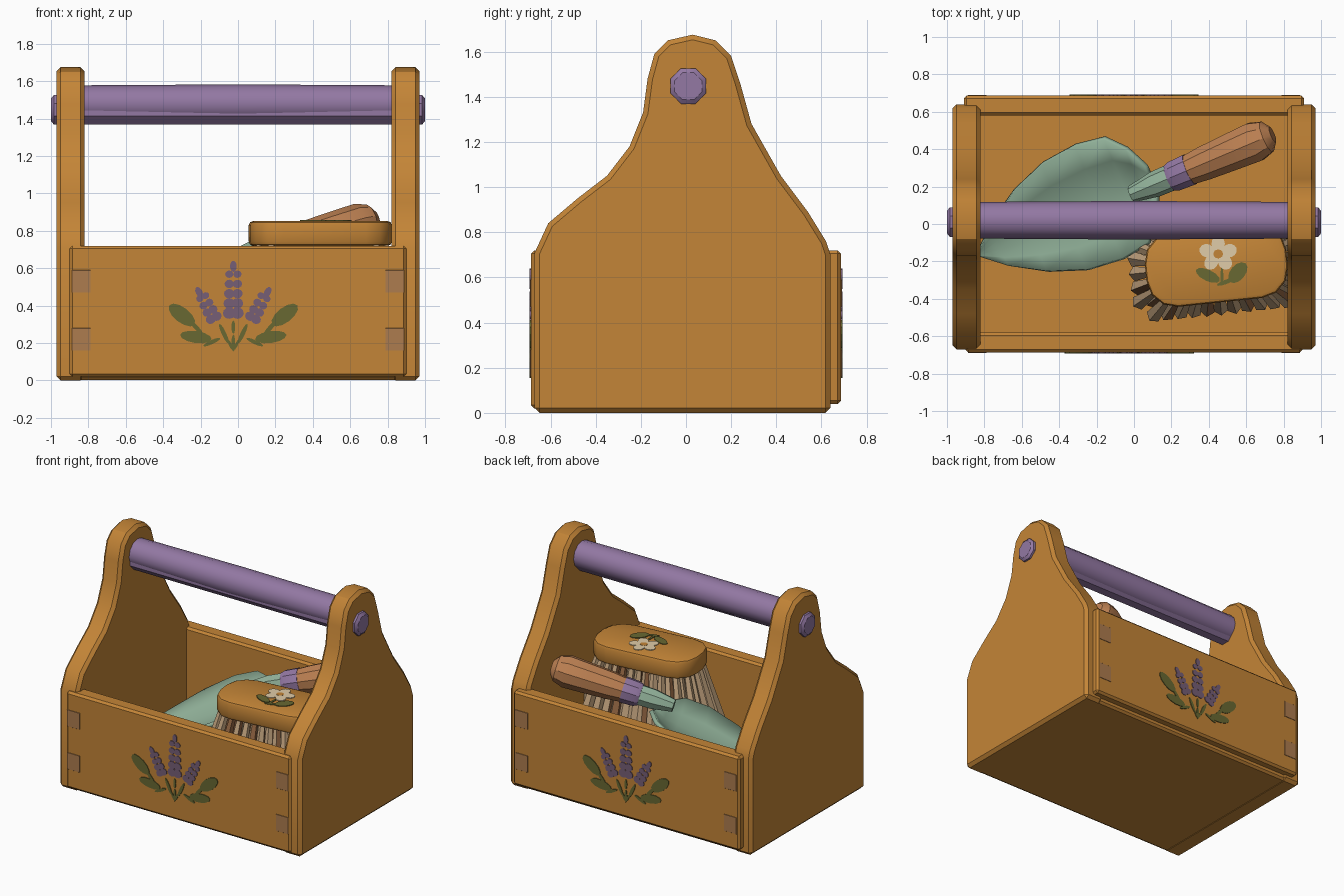
import bpy, bmesh, math, random
from mathutils import Matrix, Vector

if "Cube" in bpy.data.objects:
    bpy.data.objects.remove(bpy.data.objects["Cube"])
random.seed(4)


def material(name, r, g, b):
    m = bpy.data.materials.new(name)
    lin = [(c / 255 / 12.92) if c < 11 else ((c / 255 + 0.055) / 1.055) ** 2.4 for c in (r, g, b)]
    m.diffuse_color = (*lin, 1)
    m.use_nodes = True
    m.node_tree.nodes["Principled BSDF"].inputs["Base Color"].default_value = m.diffuse_color
    return m


WOOD = material("honey wood", 196, 133, 55)
PURPLE = material("lavender paint", 147, 120, 163)
SAGE = material("sage metal", 146, 178, 154)
HANDLE = material("brown wood", 188, 128, 82)
PETAL = material("muted violet", 118, 94, 118)
LEAF = material("olive leaf", 104, 104, 50)
CREAM = material("cream petal", 224, 204, 168)
PEG = material("dull peg", 174, 124, 78)
TAN = material("tan bristle", 200, 168, 130)
DARK = material("dark bristle", 150, 104, 68)


def finish(name, bm, mats, smooth=30):
    bmesh.ops.recalc_face_normals(bm, faces=bm.faces)
    me = bpy.data.meshes.new(name)
    bm.to_mesh(me)
    bm.free()
    ob = bpy.data.objects.new(name, me)
    bpy.context.collection.objects.link(ob)
    for m in mats:
        me.materials.append(m)
    if smooth:
        bpy.ops.object.select_all(action='DESELECT')
        ob.select_set(True)
        bpy.context.view_layer.objects.active = ob
        bpy.ops.object.shade_smooth_by_angle(angle=math.radians(smooth))
    return ob


def slab(name, outline, depth, mat, frame, bevel, segments=1):
    """Extrude a 2D outline along local z, with chamfered sharp edges."""
    bm = bmesh.new()
    face = bm.faces.new([bm.verts.new((a, b, 0)) for a, b in outline])
    ext = bmesh.ops.extrude_face_region(bm, geom=[face])
    bmesh.ops.translate(bm, vec=(0, 0, depth), verts=[v for v in ext['geom'] if isinstance(v, bmesh.types.BMVert)])
    bmesh.ops.recalc_face_normals(bm, faces=bm.faces)
    edges = [e for e in bm.edges if e.calc_face_angle(0) > 0.8]
    bmesh.ops.bevel(bm, geom=edges, offset=bevel, segments=segments, profile=0.5, affect='EDGES')
    bm.transform(frame)
    return finish(name, bm, [mat])


def box(name, x0, x1, y0, y1, z0, z1, mat, bevel=0.015):
    return slab(name, [(x0, y0), (x1, y0), (x1, y1), (x0, y1)], z1 - z0, mat,
                Matrix.Translation((0, 0, z0)), bevel)


def lathe(name, rings, sides, mat, frame):
    """Loft circles given as (height, radius) along local z."""
    bm = bmesh.new()
    loops = [[bm.verts.new((r * math.cos(2 * math.pi * i / sides), r * math.sin(2 * math.pi * i / sides), h))
              for i in range(sides)] for h, r in rings]
    for a, b in zip(loops, loops[1:]):
        for i in range(sides):
            j = (i + 1) % sides
            bm.faces.new((a[i], a[j], b[j], b[i]))
    bm.faces.new(loops[0])
    bm.faces.new(loops[-1])
    bm.transform(frame)
    return finish(name, bm, [mat])


def painted(name, ellipses, mat, frame):
    """Thin painted ellipses: (x, y, half length, half width, angle in degrees)."""
    bm = bmesh.new()
    for x, y, a, b, ang in ellipses:
        m = frame @ Matrix.Translation((x, y, 0.002)) @ Matrix.Rotation(math.radians(ang), 4, 'Z') \
            @ Matrix.Diagonal((a, b, 1, 1))
        bmesh.ops.create_cone(bm, cap_ends=True, segments=12, radius1=1, radius2=1, depth=0.006, matrix=m)
    return finish(name, bm, [mat], 0)


# Shaped end panels
profile = [(-0.67, 0), (-0.67, 0.71), (-0.61, 0.84), (-0.48, 0.95), (-0.35, 1.05), (-0.25, 1.18), (-0.19, 1.33),
           (-0.17, 1.48), (-0.14, 1.59), (-0.08, 1.65), (0.03, 1.675), (0.13, 1.65), (0.20, 1.58), (0.24, 1.46),
           (0.29, 1.28), (0.42, 1.05), (0.54, 0.89), (0.62, 0.76), (0.64, 0.70), (0.64, 0)]
upright = Matrix(((0, 0, 1, 0), (1, 0, 0, 0), (0, 1, 0, 0), (0, 0, 0, 1)))
for side, x in (("left", -0.97), ("right", 0.82)):
    slab(side + "_end_panel", profile, 0.15, WOOD, Matrix.Translation((x, 0, 0)) @ upright, 0.022)

# Tray boards
box("front_board", -0.90, 0.90, -0.687, -0.58, 0.02, 0.72, WOOD)
box("back_board", -0.91, 0.91, 0.58, 0.687, 0.04, 0.72, WOOD)
box("floor_board", -0.92, 0.92, -0.66, 0.63, 0.003, 0.10, WOOD)

# Carrying rod and its end pegs
along_x = Matrix.Rotation(math.pi / 2, 4, 'Y')
lathe("carry_rod", [(-0.84, 0.098), (0, 0.103), (0.84, 0.098)], 12, PURPLE,
      Matrix.Translation((0, 0.02, 1.48)) @ along_x)
lathe("rod_pegs", [(-1.0, 0.065), (-0.985, 0.085), (0.985, 0.085), (1.0, 0.065)], 8, PURPLE,
      Matrix.Translation((0, 0.01, 1.447)) @ along_x @ Matrix.Rotation(math.pi / 8, 4, 'Z'))

# Painted lavender sprigs and corner pegs on both long sides
blooms, leaves = [], []
for px, pz, ang, n, k in ((0, 0.36, 0, 5, 1.0), (-0.105, 0.335, 28, 4, 0.8), (0.105, 0.335, -28, 4, 0.8)):
    up = Vector((-math.sin(math.radians(ang)), math.cos(math.radians(ang))))
    across = Vector((up.y, -up.x))
    for i in range(n):
        p = Vector((px, pz)) + up * 0.052 * i * k
        r = (0.034 - 0.003 * i) * k
        for s in (-1, 1):
            q = p + across * s * 0.022 * k
            blooms.append((q.x, q.y, r, r * 0.9, ang))
    tip = Vector((px, pz)) + up * 0.052 * n * k
    blooms.append((tip.x, tip.y - 0.01, 0.018, 0.03, ang))
for s in (-1, 1):
    leaves += [(s * 0.275, 0.35, 0.085, 0.040, s * 38), (s * 0.20, 0.285, 0.06, 0.012, s * 48),
               (s * 0.20, 0.232, 0.085, 0.032, s * 8), (s * 0.115, 0.205, 0.05, 0.011, s * -25),
               (s * 0.05, 0.25, 0.058, 0.012, s * 65), (s * 0.016, 0.19, 0.03, 0.008, s * 65)]
leaves += [(0, 0.285, 0.010, 0.035, 0), (0, 0.20, 0.010, 0.045, 0)]
for side, turn, shift in (("front", 0, -0.025), ("back", math.pi, 0)):
    face = Matrix.Rotation(turn, 4, 'Z') @ Matrix.Translation((shift, -0.687, 0)) \
        @ Matrix.Rotation(math.pi / 2, 4, 'X')
    painted(side + "_lavender_blooms", blooms, PETAL, face)
    painted(side + "_lavender_leaves", leaves, LEAF, face)
    for x in (-0.838, 0.838):
        for z in (0.22, 0.53):
            y = -0.689 if side == "front" else 0.689
            box(side + "_corner_peg", x - 0.05, x + 0.05, y - 0.002, y + 0.002, z - 0.06, z + 0.06, PEG, 0.001)

# Trowel: grip, ferrule and neck share one tilted axis
yaw = Matrix.Translation((0.2, 0.25, 0)) @ Matrix.Rotation(math.radians(23), 4, 'Z')
axis = yaw @ Matrix.Translation((0, 0, 0.715)) @ Matrix.Rotation(math.radians(76), 4, 'Y')
lathe("trowel_grip", [(0.08, 0.082), (0.2, 0.096), (0.36, 0.105), (0.5, 0.112), (0.57, 0.09), (0.605, 0.045)],
      10, HANDLE, axis)
lathe("trowel_ferrule", [(-0.01, 0.074), (0.02, 0.086), (0.11, 0.09)], 10, PURPLE, axis)
lathe("trowel_neck", [(-0.24, 0.045), (-0.1, 0.07), (0.0, 0.072)], 8, SAGE, axis)

# Trowel blade: dished rows of (distance, half width, centre height, rim lift)
rows = [(-1.10, 0.02, 0.13, 0.0), (-0.98, 0.13, 0.17, 0.03), (-0.80, 0.24, 0.23, 0.07), (-0.60, 0.315, 0.32, 0.10),
        (-0.40, 0.335, 0.41, 0.12), (-0.24, 0.31, 0.48, 0.11), (-0.15, 0.21, 0.54, 0.07), (-0.09, 0.08, 0.61, 0.02)]
bm = bmesh.new()
grid = [[bm.verts.new((u, 0.03 + w * t, z + lift * t * t + 0.02 * t)) for t in (-1, -0.6, -0.2, 0.2, 0.6, 1)]
        for u, w, z, lift in rows]
for a, b in zip(grid, grid[1:]):
    for i in range(5):
        bm.faces.new((a[i], b[i], b[i + 1], a[i + 1]))
bm.transform(yaw)
blade = finish("trowel_blade", bm, [SAGE], 25)
blade.modifiers.new("thickness", 'SOLIDIFY').thickness = 0.028

# Scrubbing brush: rounded block
brush = Matrix.Translation((0.44, -0.22, 0)) @ Matrix.Rotation(math.radians(6), 4, 'Z')
block = []
for cx, cy, start in ((1, 1, 0), (-1, 1, 90), (-1, -1, 180), (1, -1, 270)):
    for step in range(0, 91, 30):
        a = math.radians(start + step)
        block.append((cx * 0.225 + 0.155 * math.cos(a), cy * 0.045 + 0.155 * math.sin(a)))
slab("brush_block", block, 0.132, WOOD, brush @ Matrix.Translation((0, 0, 0.72)), 0.022, 2)

# Brush bristles: tapered tufts splaying outward
bm = bmesh.new()
for i in range(13):
    for j in range(7):
        s, t = i / 6 - 1, j / 3 - 1
        if abs(s) ** 4 + abs(t) ** 4 > 1.7:
            continue
        top = Vector((s * 0.33, t * 0.15, 0.74))
        foot = Vector((s * 0.43, t * 0.23, 0.36 + random.uniform(-0.04, 0.03)))
        mid = Matrix.Translation((top + foot) / 2)
        rot = (top - foot).to_track_quat('Z', 'Y').to_matrix().to_4x4()
        old = len(bm.faces)
        bmesh.ops.create_cone(bm, cap_ends=True, segments=5, radius1=0.042, radius2=0.022,
                              depth=(top - foot).length, matrix=mid @ rot)
        bm.faces.ensure_lookup_table()
        for f in bm.faces[old:]:
            f.material_index = 1 if (i + j) % 3 == 0 else 0
bm.transform(brush)
finish("brush_bristles", bm, [TAN, DARK], 0)

# Painted flower on the brush
deck = Matrix.Translation((0.45, -0.16, 0.852))
ring = [(0.062 * math.cos(math.radians(90 + 72 * i)), 0.055 * math.sin(math.radians(90 + 72 * i)), 0.042, 0.036,
         90 + 72 * i) for i in range(5)]
painted("brush_flower_petals", ring, CREAM, deck)
painted("brush_flower_centre", [(0, 0, 0.026, 0.024, 0)], WOOD, deck @ Matrix.Translation((0, 0, 0.002)))
painted("brush_flower_leaves", [(-0.055, -0.115, 0.07, 0.03, -25), (0.105, -0.10, 0.065, 0.04, 50),
                                (0.02, -0.12, 0.008, 0.05, 0), (0.04, -0.15, 0.05, 0.012, 20)], LEAF, deck)
